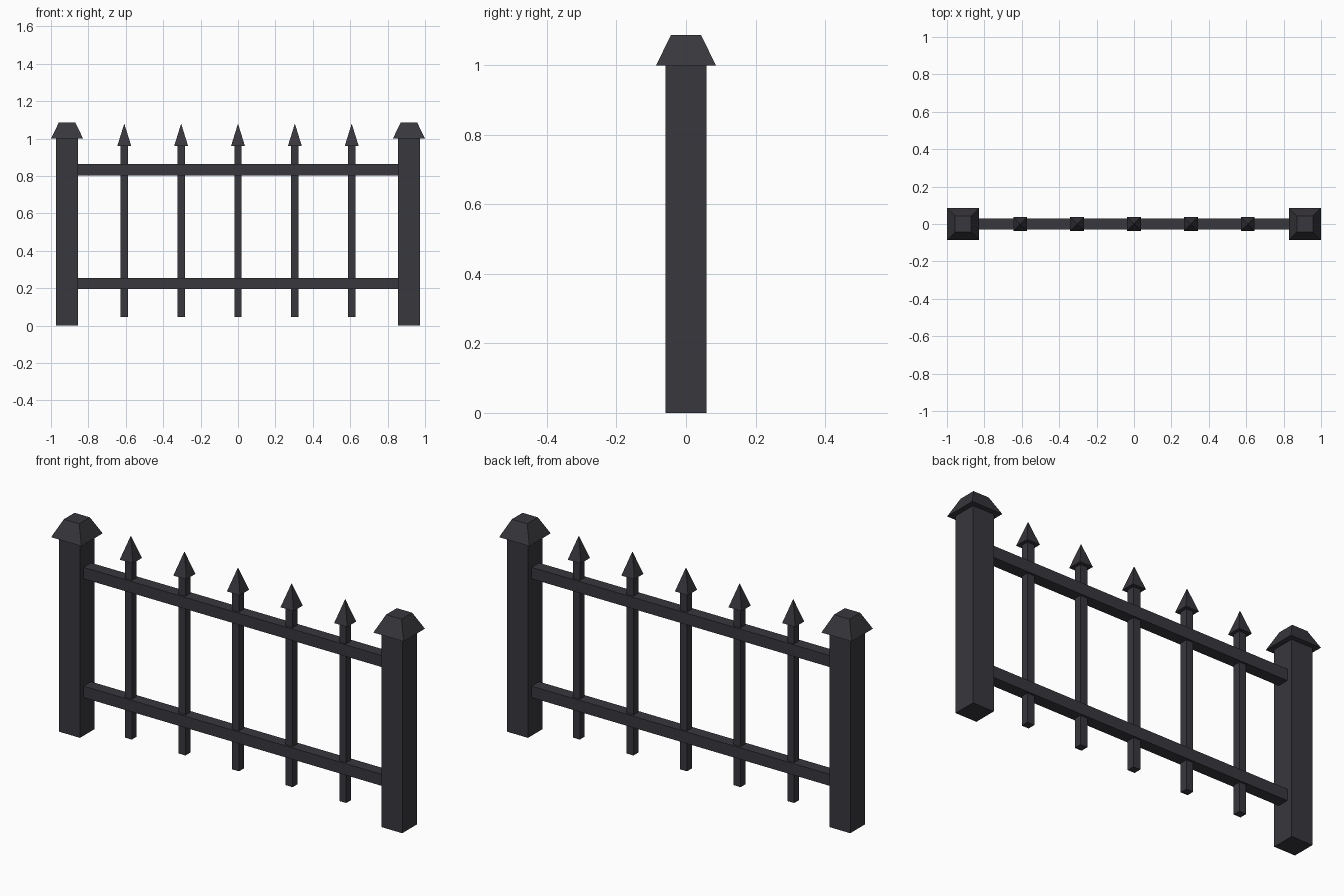
import bpy, bmesh

if "Cube" in bpy.data.objects:
    bpy.data.objects.remove(bpy.data.objects["Cube"])

iron = bpy.data.materials.new("black_iron")
iron.diffuse_color = (0.04, 0.038, 0.046, 1)
iron.use_nodes = True
iron.node_tree.nodes["Principled BSDF"].inputs["Base Color"].default_value = iron.diffuse_color


def add_mesh(name, bm):
    bmesh.ops.recalc_face_normals(bm, faces=bm.faces)
    mesh = bpy.data.meshes.new(name)
    bm.to_mesh(mesh)
    bm.free()
    mesh.materials.append(iron)
    obj = bpy.data.objects.new(name, mesh)
    bpy.context.collection.objects.link(obj)


def box(name, x, sx, sy, z0, z1):
    bm = bmesh.new()
    bmesh.ops.create_cube(bm, size=1)
    for v in bm.verts:
        v.co = (x + v.co.x * sx, v.co.y * sy, z0 + (v.co.z + 0.5) * (z1 - z0))
    add_mesh(name, bm)


def taper(name, x, w0, w1, z0, z1):
    # Square frustum; w1 = 0 makes a pyramid
    bm = bmesh.new()
    bottom = [bm.verts.new((x + a * w0 / 2, b * w0 / 2, z0))
              for a, b in ((-1, -1), (1, -1), (1, 1), (-1, 1))]
    bm.faces.new(bottom)
    if w1:
        top = [bm.verts.new((x + a * w1 / 2, b * w1 / 2, z1))
               for a, b in ((-1, -1), (1, -1), (1, 1), (-1, 1))]
        bm.faces.new(top)
    else:
        top = [bm.verts.new((x, 0, z1))] * 4
    for i in range(4):
        j = (i + 1) % 4
        side = [bottom[i], bottom[j], top[j]]
        if w1:
            side.append(top[i])
        bm.faces.new(side)
    add_mesh(name, bm)


# End posts with sloped caps
for side, x in (("left", -0.914), ("right", 0.914)):
    box(f"{side}_post", x, 0.119, 0.119, 0, 1.0)
    taper(f"{side}_post_cap", x, 0.172, 0.087, 1.0, 1.087)

# Horizontal rails running into the posts
box("lower_rail", 0, 1.72, 0.06, 0.195, 0.254)
box("upper_rail", 0, 1.72, 0.06, 0.804, 0.863)

# Pickets with pyramid spear points
for i in range(5):
    x = (i - 2) * 0.304
    box(f"picket_{i + 1}", x, 0.039, 0.039, 0.047, 0.961)
    taper(f"picket_point_{i + 1}", x, 0.074, 0, 0.961, 1.08)
